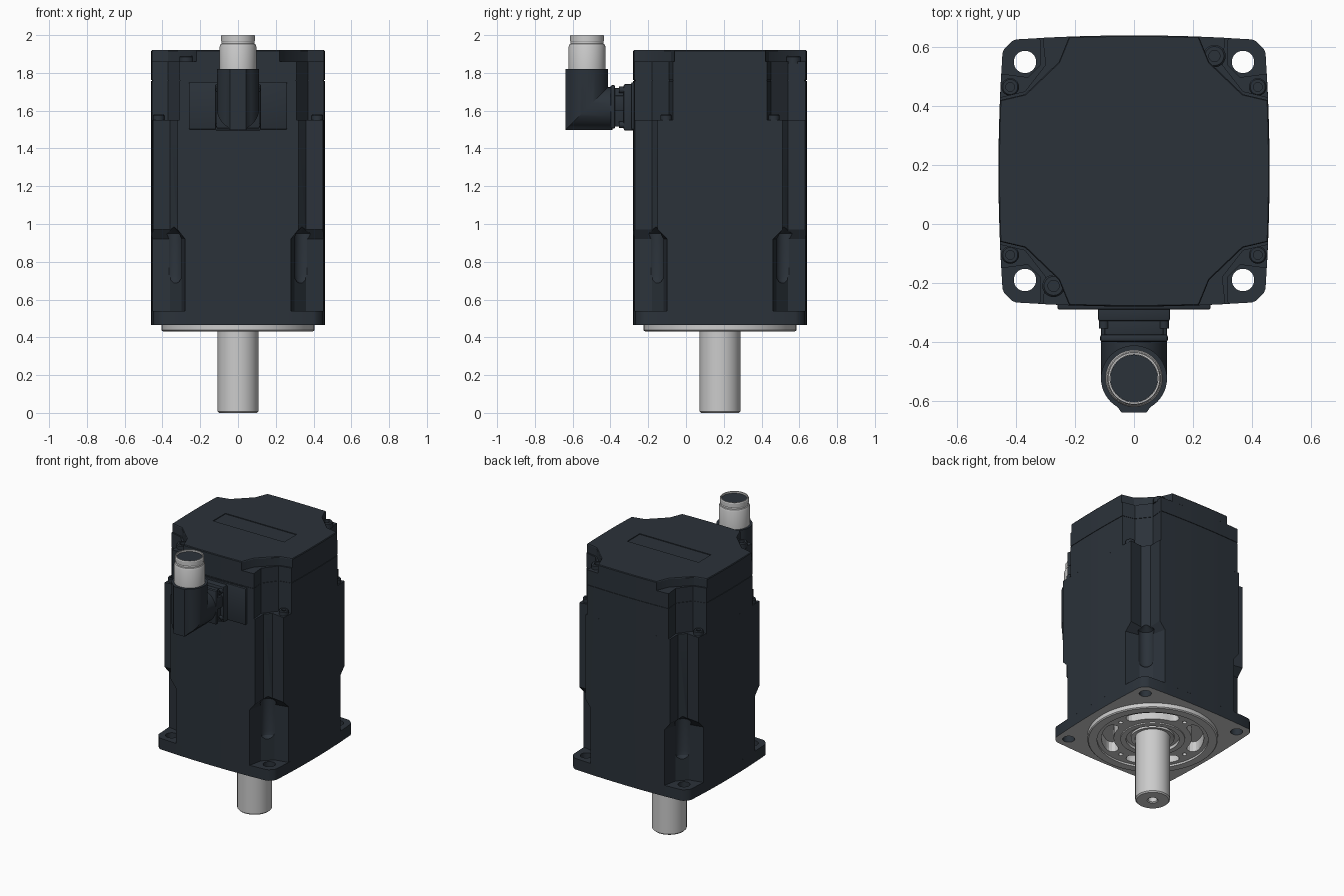
import bpy, bmesh, math
from mathutils import Matrix

if "Cube" in bpy.data.objects:
    bpy.data.objects.remove(bpy.data.objects["Cube"])

CY = 0.18  # motor axis position in y


def material(name, col):
    m = bpy.data.materials.new(name)
    m.diffuse_color = (*col, 1)
    m.use_nodes = True
    m.node_tree.nodes["Principled BSDF"].inputs["Base Color"].default_value = m.diffuse_color
    return m


DARK = material("dark_paint", (0.024, 0.032, 0.042))
SILVER = material("bare_metal", (0.55, 0.56, 0.55))


def finish(name, bm, mat):
    bmesh.ops.remove_doubles(bm, verts=bm.verts, dist=1e-5)
    bmesh.ops.recalc_face_normals(bm, faces=bm.faces)
    me = bpy.data.meshes.new(name)
    bm.to_mesh(me)
    bm.free()
    ob = bpy.data.objects.new(name, me)
    bpy.context.collection.objects.link(ob)
    if mat:
        me.materials.append(mat)
    return ob


def loft(name, rings, mat=None):
    """Closed solid through rings of equal point count."""
    bm = bmesh.new()
    rv = [[bm.verts.new(p) for p in r] for r in rings]
    n = len(rv[0])
    for a, b in zip(rv, rv[1:]):
        for i in range(n):
            j = (i + 1) % n
            bm.faces.new((a[i], a[j], b[j], b[i]))
    bm.faces.new(rv[0])
    bm.faces.new(rv[-1])
    return finish(name, bm, mat)


def lathe(name, prof, x=0, y=CY, mat=None, seg=64):
    """Revolve (radius, z) profile that starts and ends on the axis."""
    bm = bmesh.new()
    vs = [bm.verts.new((r, 0, z)) for r, z in prof]
    es = [bm.edges.new(e) for e in zip(vs, vs[1:])]
    bmesh.ops.spin(bm, geom=vs + es, cent=(0, 0, 0), axis=(0, 0, 1),
                   angle=2 * math.pi, steps=seg, use_merge=True)
    bmesh.ops.remove_doubles(bm, verts=bm.verts, dist=1e-5)
    bmesh.ops.dissolve_degenerate(bm, edges=bm.edges, dist=1e-6)
    bm.transform(Matrix.Translation((x, y, 0)))
    return finish(name, bm, mat)


def box(name, x0, x1, y0, y1, z0, z1, mat=None, bevel=0):
    bm = bmesh.new()
    bmesh.ops.create_cube(bm, size=1)
    bm.transform(Matrix.Translation(((x0 + x1) / 2, (y0 + y1) / 2, (z0 + z1) / 2))
                 @ Matrix.Diagonal((x1 - x0, y1 - y0, z1 - z0, 1)))
    if bevel:
        bmesh.ops.bevel(bm, geom=bm.edges[:], offset=bevel, segments=2,
                        profile=0.5, affect='EDGES')
    return finish(name, bm, mat)


def cut(ob, cutters, keep=False):
    for c in cutters:
        c.hide_render = True
        m = ob.modifiers.new("cut", 'BOOLEAN')
        m.operation, m.object, m.solver = 'DIFFERENCE', c, 'EXACT'
        bpy.context.view_layer.objects.active = ob
        bpy.ops.object.modifier_apply(modifier=m.name)
    if not keep:
        for c in cutters:
            bpy.data.objects.remove(c)


def bulge(t):
    return 0.46 - 0.015 * (t / 0.42) ** 2


def outline(z, t0, corner, t1, inset=0):
    """Bulged square with the same corner shape mirrored into all quadrants."""
    q = [(bulge(t), t) for t in (0, t0 / 3, t0 * 2 / 3, t0)] + corner
    q += [(t, bulge(t)) for t in (t1, t1 * 2 / 3, t1 / 3, 0)]
    r = q[::-1]
    pts = (q + [(-x, y) for x, y in r][1:] + [(-x, -y) for x, y in q][1:]
           + [(x, -y) for x, y in r][1:-1])
    s = 1 - inset
    return [(x * s, y * s + CY, z) for x, y in pts]


QUADS = [(sx, sy) for sx in (-1, 1) for sy in (-1, 1)]

# Mounting flange
corner = [(0.44, 0.415), (0.415, 0.44)]
flange = loft("mounting_flange", [outline(z, 0.40, corner, 0.40) for z in (0.465, 0.54)], DARK)
cut(flange, [lathe("hole", [(0, 0.4), (0.038, 0.4), (0.038, 0.6), (0, 0.6)],
                   sx * 0.37, CY + sy * 0.37, seg=32) for sx, sy in QUADS])

# Pilot ring with stepped recesses
pilot = lathe("pilot_ring", [(0, 0.458), (0.165, 0.458), (0.165, 0.437), (0.20, 0.437),
                             (0.20, 0.445), (0.345, 0.445), (0.345, 0.432), (0.398, 0.432),
                             (0.405, 0.438), (0.405, 0.47), (0, 0.47)], mat=SILVER, seg=96)


# Curved slots and small threaded holes in the front face
def arc_slot(mid):
    rc, w, half = 0.28, 0.038, math.radians(27)
    pts = []
    for k in range(13):
        a = mid - half + 2 * half * k / 12
        pts.append(((rc + w) * math.cos(a), (rc + w) * math.sin(a)))
    for end, direction in ((mid + half, 1), (mid - half, -1)):
        cx, cy = rc * math.cos(end), rc * math.sin(end)
        if direction < 0:
            for k in range(13):
                a = mid + half - 2 * half * k / 12
                pts.append(((rc - w) * math.cos(a), (rc - w) * math.sin(a)))
        for k in range(1, 6):
            a = end + math.pi * k / 6 + (0 if direction > 0 else math.pi)
            pts.append((cx + w * math.cos(a), cy + w * math.sin(a)))
    return loft("slot", [[(x, y + CY, z) for x, y in pts] for z in (0.40, 0.515)])


slots = [arc_slot(math.radians(50 + 90 * i)) for i in range(4)]
for i in range(4):
    a = math.radians(5 + 90 * i)
    slots.append(lathe("tap", [(0, 0.4), (0.014, 0.4), (0.014, 0.5), (0, 0.5)],
                       0.28 * math.cos(a), CY + 0.28 * math.sin(a), seg=16))
cut(flange, slots, keep=True)
cut(pilot, slots)
flange.data.materials.append(SILVER)
for p in flange.data.polygons:
    inner = math.hypot(p.center.x, p.center.y - CY) < 0.34 and p.center.z < 0.53
    if p.normal.z < -0.9 or inner:
        p.material_index = 1

# Shaft with centre bore
lathe("shaft", [(0, 0.06), (0.028, 0.04), (0.028, 0.006), (0.034, 0), (0.1, 0),
                (0.108, 0.008), (0.108, 0.48), (0, 0.48)], mat=SILVER)
lathe("shaft_seal", [(0, 0.45), (0.118, 0.45), (0.135, 0.444), (0.135, 0.465), (0, 0.465)], mat=SILVER)

# Motor housing: slim below, wider corner blocks above
low = (0.28, [(0.36, 0.30), (0.30, 0.36)], 0.28)
blk = (0.33, [(0.36, 0.318), (0.318, 0.36)], 0.32)
housing = loft("motor_housing", [outline(z, *s) for z, s in
                                 ((0.535, low), (0.92, low), (0.97, blk), (1.55, blk))], DARK)
cut(housing, [lathe("groove", [(0, 0.68), (0.025, 0.688), (0.043, 0.705), (0.05, 0.73),
                               (0.05, 0.95), (0, 0.99)], sx * 0.345, CY + sy * 0.345, seg=32)
              for sx, sy in QUADS])

# Rear cover with a seam and a narrower top plate
mid = (0.25, [(0.37, 0.27), (0.30, 0.36)], 0.31)
cap = (0.24, [(0.37, 0.26), (0.255, 0.37)], 0.22)
cover = loft("rear_cover", [outline(1.545, *mid), outline(1.757, *mid),
                            outline(1.757, *mid, 0.008), outline(1.763, *mid, 0.008),
                            outline(1.763, *mid), outline(1.86, *mid), outline(1.86, *cap),
                            outline(1.915, *cap), outline(1.92, *cap, 0.008)], DARK)
cut(cover, [box("label_recess", -0.27, 0.27, 0.115, 0.25, 1.915, 1.95)])


# Socket screws on the ledges
def screw(name, x, y, z, r):
    lathe(name, [(0, z - 0.01), (r, z - 0.01), (r, z + 0.024), (r * 0.85, z + 0.03),
                 (r * 0.5, z + 0.03), (r * 0.5, z + 0.012), (0, z + 0.012)], x, y, DARK, 24)


for sx, sy in QUADS:
    screw("housing_screw", sx * 0.42, CY + sy * 0.285, 1.55, 0.03)
for s in (-1, 1):
    screw("cover_screw", s * 0.273, CY + s * 0.39, 1.86, 0.038)

# Connector mounting plate and neck
box("connector_plate", -0.26, 0.26, -0.29, -0.24, 1.50, 1.75, DARK, 0.006)
box("connector_base", -0.122, 0.122, -0.33, -0.27, 1.495, 1.74, DARK, 0.008)
box("connector_neck", -0.10, 0.10, -0.39, -0.31, 1.515, 1.72, DARK, 0.008)
box("connector_collar", -0.115, 0.115, -0.40, -0.375, 1.505, 1.735, DARK, 0.008)
for sx in (-1, 1):
    box("neck_rib", sx * 0.09 - 0.022, sx * 0.09 + 0.022, -0.385, -0.3, 1.60, 1.68, DARK, 0.006)
    for z in (1.525, 1.71):
        s = lathe("base_screw", [(0, 0), (0.017, 0), (0.017, 0.035), (0.009, 0.035),
                                 (0.009, 0.025), (0, 0.025)], 0, 0, DARK, 16)
        s.matrix_world = (Matrix.Translation((sx * 0.102, -0.32, z))
                          @ Matrix.Rotation(math.pi / 2, 4, 'X'))

# Mitred connector elbow with flat outer back
sec = []
for k in range(48):
    a = 2 * math.pi * k / 48
    u, v = 0.112 * math.cos(a), 0.112 * math.sin(a)
    sec.append((u, 0.115 if v > 0.098 else v))
EY, EZ = -0.524, 1.612
loft("connector_elbow", [[(u, EY - v, 1.82) for u, v in sec],
                         [(u, EY - v, EZ - v) for u, v in sec],
                         [(u, -0.39, EZ - v) for u, v in sec]], DARK)

# Metal connector sleeve and dark insert
lathe("connector_sleeve", [(0, 1.81), (0.097, 1.81), (0.097, 1.94), (0.092, 1.952), (0.087, 1.955),
                           (0.087, 1.965), (0.09, 1.97), (0.09, 1.995), (0.087, 2.0),
                           (0.081, 2.0), (0.081, 1.97), (0, 1.97)], 0, EY, SILVER)
lathe("connector_insert", [(0, 1.965), (0.0805, 1.965), (0.0805, 1.988), (0, 1.988)], 0, EY, DARK)

# Smooth round faces, keep hard edges
bpy.ops.object.select_all(action='SELECT')
bpy.context.view_layer.objects.active = housing
bpy.ops.object.shade_smooth_by_angle(angle=math.radians(25))
